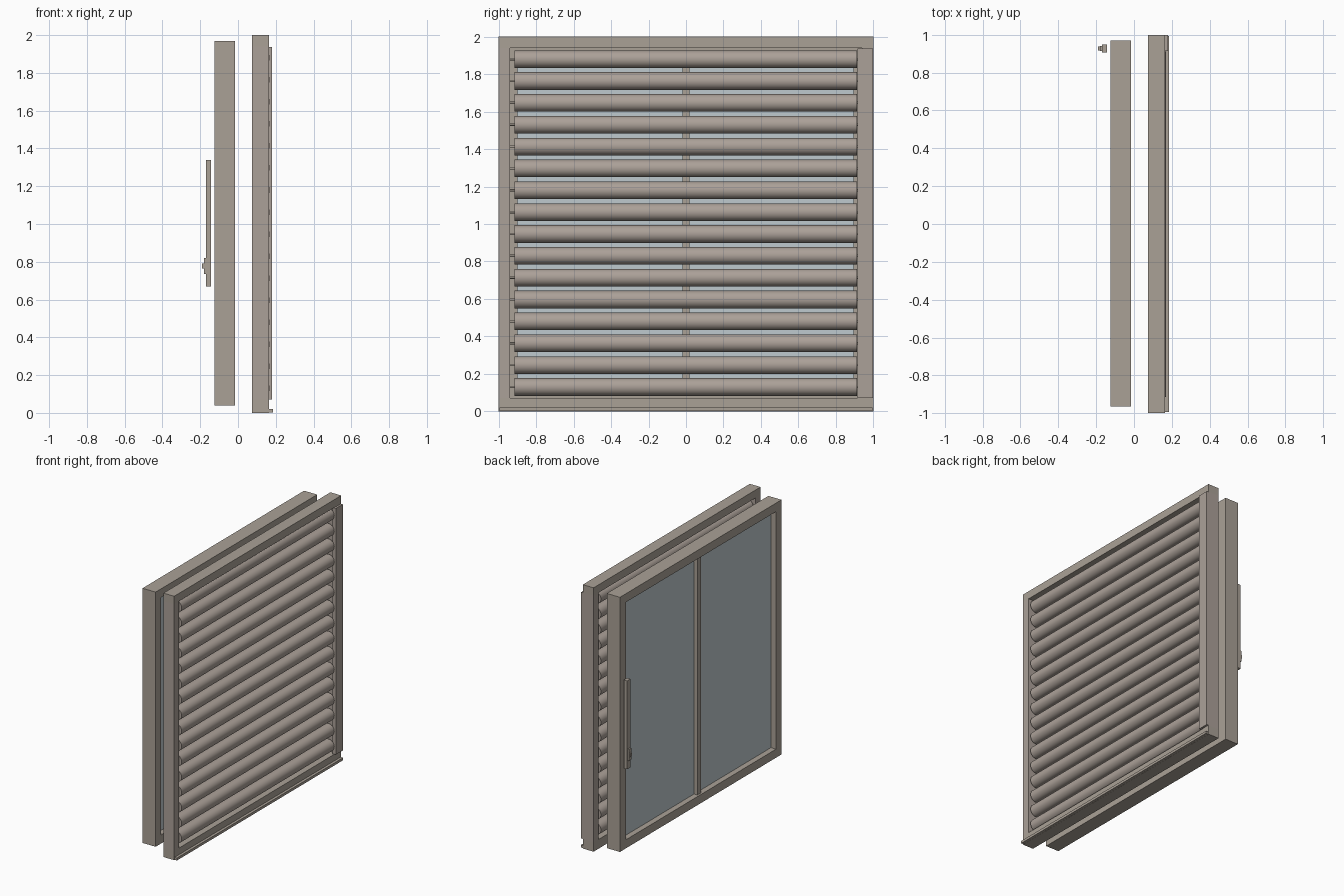
import bpy, math

if "Cube" in bpy.data.objects:
    bpy.data.objects.remove(bpy.data.objects["Cube"])


def material(name, rgb):
    m = bpy.data.materials.new(name)
    m.diffuse_color = (*rgb, 1)
    m.use_nodes = True
    m.node_tree.nodes["Principled BSDF"].inputs["Base Color"].default_value = m.diffuse_color
    return m


FRAME = material("taupe frame", (0.40, 0.355, 0.305))
LOUVRE = material("taupe louvre", (0.41, 0.355, 0.315))
GLASS = material("pale glass", (0.52, 0.59, 0.62))


def box(name, x, y, z, mat):
    """Box from (min, max) pairs."""
    bpy.ops.mesh.primitive_cube_add(
        size=1, location=[(a + b) / 2 for a, b in (x, y, z)])
    o = bpy.context.object
    o.name = name
    o.scale = [b - a for a, b in (x, y, z)]
    bpy.ops.object.transform_apply(location=False, rotation=False, scale=True)
    o.data.materials.append(mat)
    return o


def rod(name, x, z, y0, y1, r, sides, mat):
    """Cylinder lying along y."""
    bpy.ops.mesh.primitive_cylinder_add(
        vertices=sides, radius=r, depth=y1 - y0,
        location=(x, (y0 + y1) / 2, z), rotation=(math.pi / 2, 0, 0))
    o = bpy.context.object
    o.name = name
    o.data.materials.append(mat)
    bpy.ops.object.shade_smooth_by_angle(angle=math.radians(40))
    return o


# Shutter frame
SX = (0.075, 0.165)
box("shutter_top_rail", SX, (-1, 1), (1.94, 2.0), FRAME)
box("shutter_bottom_rail", SX, (-1, 1), (0, 0.07), FRAME)
box("shutter_front_stile", SX, (-1, -0.94), (0.07, 1.94), LOUVRE)
box("shutter_back_stile", SX, (0.94, 1), (0.07, 1.94), LOUVRE)
box("shutter_stile_cover", (0.15, 0.18), (0.915, 0.998), (0.072, 1.938), LOUVRE)
box("shutter_sill", (0.16, 0.185), (-0.995, 0.995), (0.001, 0.02), FRAME)

# Round louvres on thin pivot pins
for i in range(16):
    z = 0.13 + i * 1.75 / 15
    rod(f"louvre_{i + 1}", 0.121, z, -0.915, 0.913, 0.047, 32, LOUVRE)
    rod(f"louvre_pin_{i + 1}", 0.121, z, -0.945, 0.945, 0.006, 10, FRAME)

# Glazed door frame
DX = (-0.125, -0.015)
box("door_top_rail", DX, (-0.965, 0.97), (1.905, 1.97), FRAME)
box("door_bottom_rail", DX, (-0.965, 0.97), (0.04, 0.105), FRAME)
box("door_front_stile", DX, (-0.965, -0.90), (0.105, 1.905), FRAME)
box("door_back_stile", DX, (0.895, 0.97), (0.105, 1.905), FRAME)
box("door_mullion", (-0.11, -0.03), (-0.02, 0.02), (0.105, 1.905), FRAME)
box("door_glass", (-0.082, -0.058), (-0.90, 0.895), (0.105, 1.905), GLASS)

# Pull handle and lock
box("handle_bar", (-0.17, -0.142), (0.907, 0.948), (0.67, 1.34), FRAME)
box("lock_plate", (-0.181, -0.168), (0.914, 0.942), (0.735, 0.82), FRAME)
box("lock_knob", (-0.19, -0.18), (0.918, 0.938), (0.765, 0.792), FRAME)
